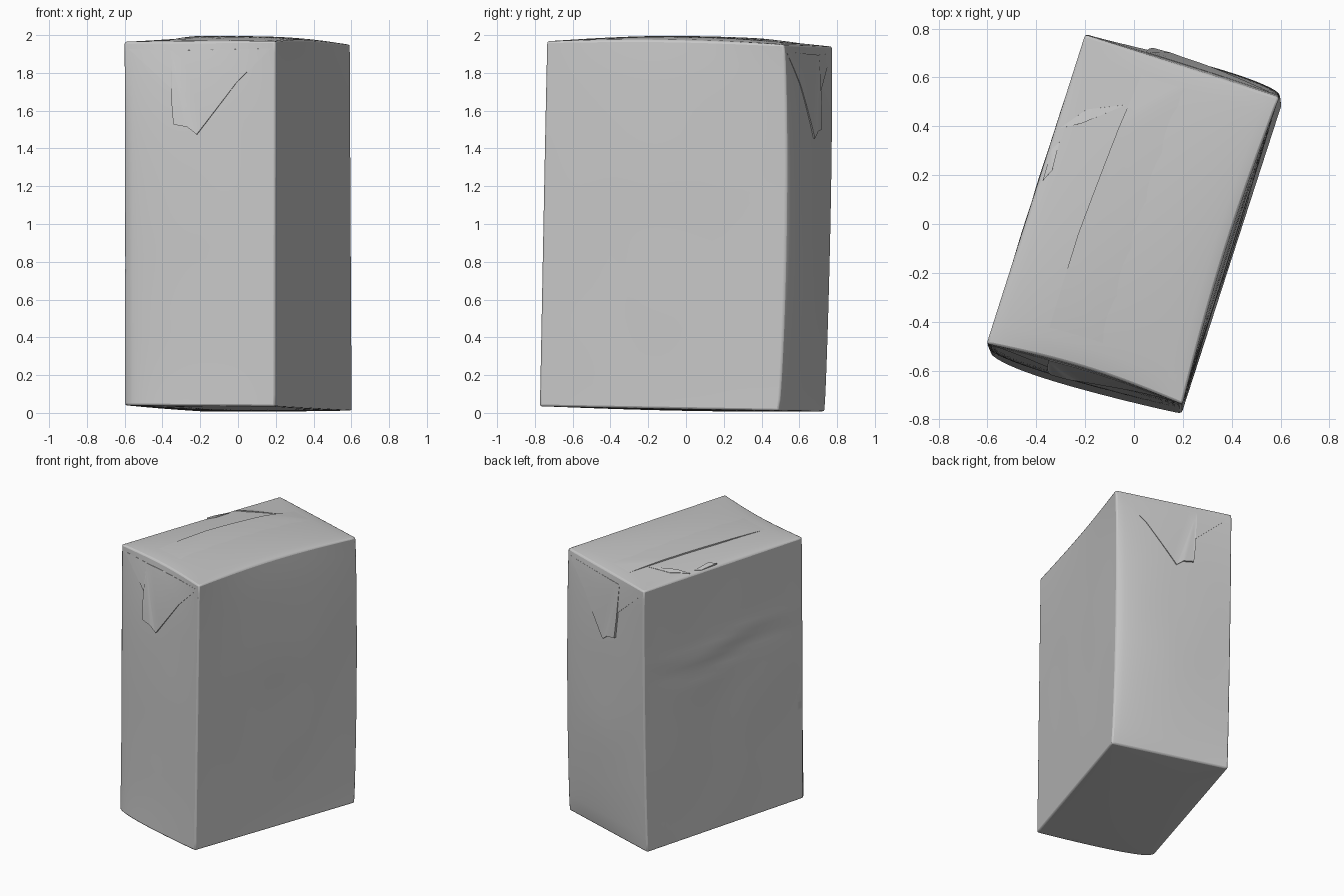
import bpy, bmesh
from math import sin, pi, exp
from mathutils import Vector, noise

old = bpy.data.objects.get("Cube")
if old:
    bpy.data.objects.remove(old, do_unlink=True)

card = bpy.data.materials.new("plain grey card")
card.use_nodes = True
GREY = (0.57, 0.57, 0.57, 1)
card.diffuse_color = GREY
card.node_tree.nodes["Principled BSDF"].inputs["Base Color"].default_value = GREY

# Carton corners, keyed by (across, along, up)
CORNERS = {
    (0, 0, 0): (-.597, -.50, .04), (1, 0, 0): (.195, -.775, .035),
    (1, 1, 0): (.605, .49, .012), (0, 1, 0): (-.20, .735, .008),
    (0, 0, 1): (-.603, -.49, 1.965), (1, 0, 1): (.198, -.738, 1.968),
    (1, 1, 1): (.595, .518, 1.95), (0, 1, 1): (-.20, .775, 1.94)}
ACROSS = Vector((.946, -.323, 0))
ALONG = Vector((.303, .953, 0))
UP = Vector((0, 0, 1))


def arch(t, power=1):
    return max(0, sin(pi * min(1, max(0, t)))) ** power


def place(a, b, c):
    """Map carton coordinates to the softly bulging carton shape."""
    p = Vector()
    for (i, j, k), corner in CORNERS.items():
        w = (a if i else 1 - a) * (b if j else 1 - b) * (c if k else 1 - c)
        p += Vector(corner) * w
    a1, b1, c1 = (min(1, max(0, t)) for t in (a, b, c))
    rim = c1 ** 8
    # Swollen ends: the front one is fullest at its foot, the back one halfway up
    tall = arch(c, .6)
    foot = .034 * (1 - c1 ** 4) + .016 * (1 - c1) ** 6
    p += ALONG * .03 * tall * arch((1 - a1) ** .6) * b1
    p -= ALONG * foot * arch(a1 ** .5, .8) * (1 - b1)
    # Upright edges of the back lean outwards halfway up
    p += ALONG * tall * b1 * (.012 + .01 * a1)
    p -= ACROSS * .008 * tall * a1 * b1
    # Top rim drawn in at the front and on one broad side
    p += ALONG * .025 * rim * arch(a) * (1 - b1)
    p += (UP * .013 - ACROSS * .022) * rim * arch(b) * a1
    # Domed top and sagging base
    p += UP * arch(a, .6) * arch(b, .6) * (.03 * c - .012 * (1 - c))
    # Gentle crumples, and one pressed crease on the left-hand broad side
    n = noise.noise(Vector((a * 2, b * 3, c * 4)) + Vector((3, 7, 1)))
    p += (ACROSS * arch(b) + ALONG * arch(a)) * n * .004 * arch(c)
    d = c - .68 - .025 * sin(b * 7)
    p -= ACROSS * (1 - a1) ** 6 * arch(b) * .012 * d / .03 * exp(-(d / .03) ** 2)
    return p


def finish(bm, name, angle=.6):
    for v in bm.verts:
        v.co = place(*v.co)
    bmesh.ops.recalc_face_normals(bm, faces=bm.faces)
    mesh = bpy.data.meshes.new(name)
    bm.to_mesh(mesh)
    bm.free()
    mesh.materials.append(card)
    ob = bpy.data.objects.new(name, mesh)
    bpy.context.collection.objects.link(ob)
    bpy.ops.object.select_all(action='DESELECT')
    ob.select_set(True)
    bpy.context.view_layer.objects.active = ob
    bpy.ops.object.shade_smooth_by_angle(angle=angle)
    return ob


def sheet(name, outer, inner, cuts=5):
    """Closed folded sheet between two matching outlines."""
    bm = bmesh.new()
    top = [bm.verts.new(p) for p in outer]
    low = [bm.verts.new(p) for p in inner]
    bm.faces.new(top)
    bm.faces.new(low[::-1])
    for i in range(len(top)):
        j = (i + 1) % len(top)
        bm.faces.new((top[j], top[i], low[i], low[j]))
    bmesh.ops.triangulate(bm, faces=bm.faces)
    bmesh.ops.subdivide_edges(bm, edges=bm.edges, cuts=cuts, use_grid_fill=True)
    return finish(bm, name)


# Carton body
bm = bmesh.new()
bmesh.ops.create_cube(bm, size=1)
bmesh.ops.translate(bm, verts=bm.verts, vec=(.5, .5, .5))
bmesh.ops.subdivide_edges(bm, edges=bm.edges, cuts=31, use_grid_fill=True)
body = finish(bm, "carton_body")
soft = body.modifiers.new("soft edges", 'BEVEL')
soft.width = .01
soft.segments = 2
soft.limit_method = 'ANGLE'
soft.angle_limit = .9

# Folded ear and gusset on both ends: (across, outward, up)
EAR = [(.31, .002, .975), (.97, .0005, .98), (.75, .004, .89), (.49, .009, .745),
       (.43, .015, .765), (.34, .016, .772), (.32, .013, .85)]
GUSSET = [(.03, .0005, .98), (.33, .001, .975), (.33, .006, .865)]
for end, name, lift in ((0, "front", 1), (1, "back", .7)):
    def on_end(points, scale):
        return [(a, end + (2 * end - 1) * out * scale, c) for a, out, c in points]
    sheet(name + "_ear", on_end(EAR, lift), on_end(EAR, -.1))
    sheet(name + "_gusset", on_end(GUSSET, lift), on_end(GUSSET, -.1))

# Seam fin lying flat along the top, its free edge slightly lifted
FIN = [(.27, .03, -.001), (.27, .4, .005), (.30, .75, .005), (.33, .97, -.001),
       (.6, .97, -.001), (.6, .03, -.001)]
# Crumpled tab by the left edge of the top, and a crease running in from it
TAB = [(.02, .53, .005), (.05, .57, .009), (.04, .66, .001), (.015, .63, .001)]
CREASE = [(.02, .70, .002), (.12, .735, .004), (.30, .83, .001), (.12, .78, .001)]
for name, outline in (("top_seam_fin", FIN), ("top_tab", TAB), ("top_crease", CREASE)):
    sheet(name, [(a, b, 1 + h) for a, b, h in outline],
          [(a, b, .997) for a, b, h in outline])
